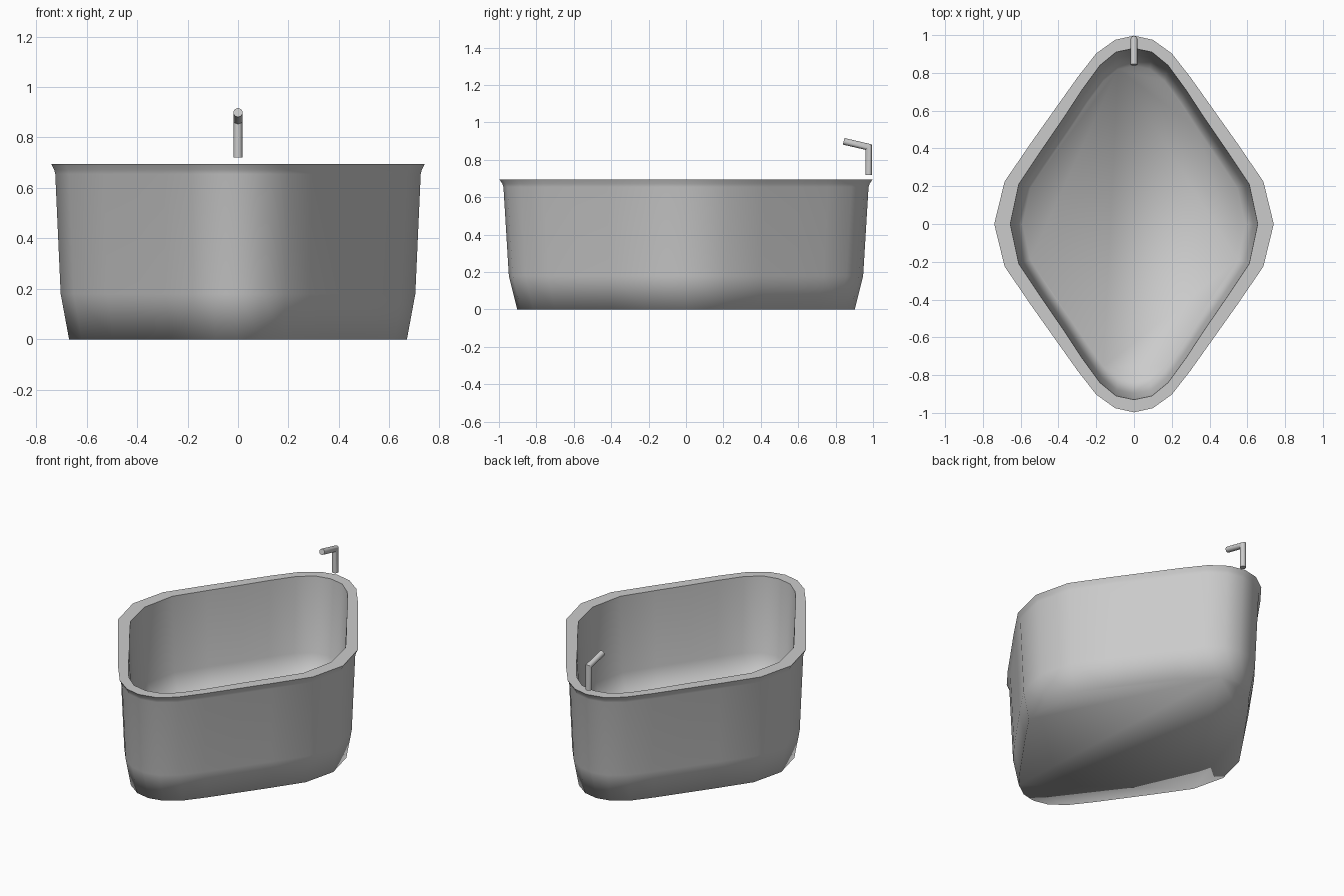
import bpy, bmesh, math

cube = bpy.data.objects.get("Cube")
if cube:
    bpy.data.objects.remove(cube, do_unlink=True)


def material(name, value):
    mat = bpy.data.materials.new(name)
    mat.use_nodes = True
    colour = (value, value, value, 1)
    mat.diffuse_color = colour
    mat.node_tree.nodes["Principled BSDF"].inputs["Base Color"].default_value = colour
    return mat


def full_outline(quarter):
    """Mirror a quarter outline, back tip to left tip, into a closed loop."""
    half = quarter + [(x, -y) for x, y in reversed(quarter[:-1])]
    return half + [(-x, y) for x, y in reversed(half[1:-1])]


def bridge(bm, a, b):
    n = len(a)
    return [bm.faces.new((a[i], a[(i + 1) % n], b[(i + 1) % n], b[i])) for i in range(n)]


def finish(bm, name, mat, sharp_angle):
    bmesh.ops.recalc_face_normals(bm, faces=bm.faces[:])
    mesh = bpy.data.meshes.new(name)
    bm.to_mesh(mesh)
    bm.free()
    mesh.materials.append(mat)
    obj = bpy.data.objects.new(name, mesh)
    bpy.context.collection.objects.link(obj)
    bpy.ops.object.select_all(action="DESELECT")
    obj.select_set(True)
    bpy.context.view_layer.objects.active = obj
    bpy.ops.object.shade_smooth_by_angle(angle=math.radians(sharp_angle))
    return obj


grey = material("light grey", 0.6)

# Tub: rounded diamond outlines of the rim, lofted down outside and inside
outer = full_outline([(0, 0.997), (0.1, 0.975), (0.2, 0.903), (0.3, 0.775),
                      (0.41, 0.62), (0.545, 0.43), (0.685, 0.225), (0.74, 0)])
inner = full_outline([(0, 0.93), (0.095, 0.91), (0.18, 0.84), (0.275, 0.71),
                      (0.37, 0.565), (0.49, 0.39), (0.61, 0.21), (0.655, 0)])
outside = [(0.905, 0), (0.95, 0.18), (0.979, 0.655), (0.985, 0.672), (1, 0.695)]
inside = [(1, 0.695), (0.965, 0.22), (0.9, 0.07)]

bm = bmesh.new()
rings = []
for outline, levels in ((outer, outside), (inner, inside)):
    for scale, z in levels:
        rings.append([bm.verts.new((x * scale, y * scale, z)) for x, y in outline])
for a, b in zip(rings, rings[1:]):
    bridge(bm, a, b)
bm.faces.new(rings[0])
bm.faces.new(rings[-1])
tub = finish(bm, "tub", grey, 180)

# Crisp edges around the flat rim, everything else flows smoothly
for edge in tub.data.edges:
    if all(tub.data.vertices[v].co.z > 0.69 for v in edge.vertices):
        edge.use_edge_sharp = True

# Spout: bent pipe with a mitred elbow, floating just above the rim
bm = bmesh.new()
radius, sides = 0.018, 16
start, elbow, tip = (0.977, 0.72), (0.977, 0.868), (0.843, 0.899)
slope = math.atan2(tip[1] - elbow[1], elbow[0] - tip[0])
turn = (math.pi / 2 - slope) / 2
mitre = 1 / math.cos(turn)
pipe = []
for (y, z), tilt, stretch in ((start, 0, 1), (elbow, turn, mitre), (tip, 2 * turn, 1)):
    ring = []
    for i in range(sides):
        a = 2 * math.pi * i / sides
        d = radius * stretch * math.sin(a)
        ring.append(bm.verts.new((radius * math.cos(a), y + d * math.cos(tilt),
                                  z + d * math.sin(tilt))))
    pipe.append(ring)
for a, b in zip(pipe, pipe[1:]):
    bridge(bm, a, b)
bm.faces.new(pipe[0])
bm.faces.new(pipe[-1])
finish(bm, "spout", grey, 35)
